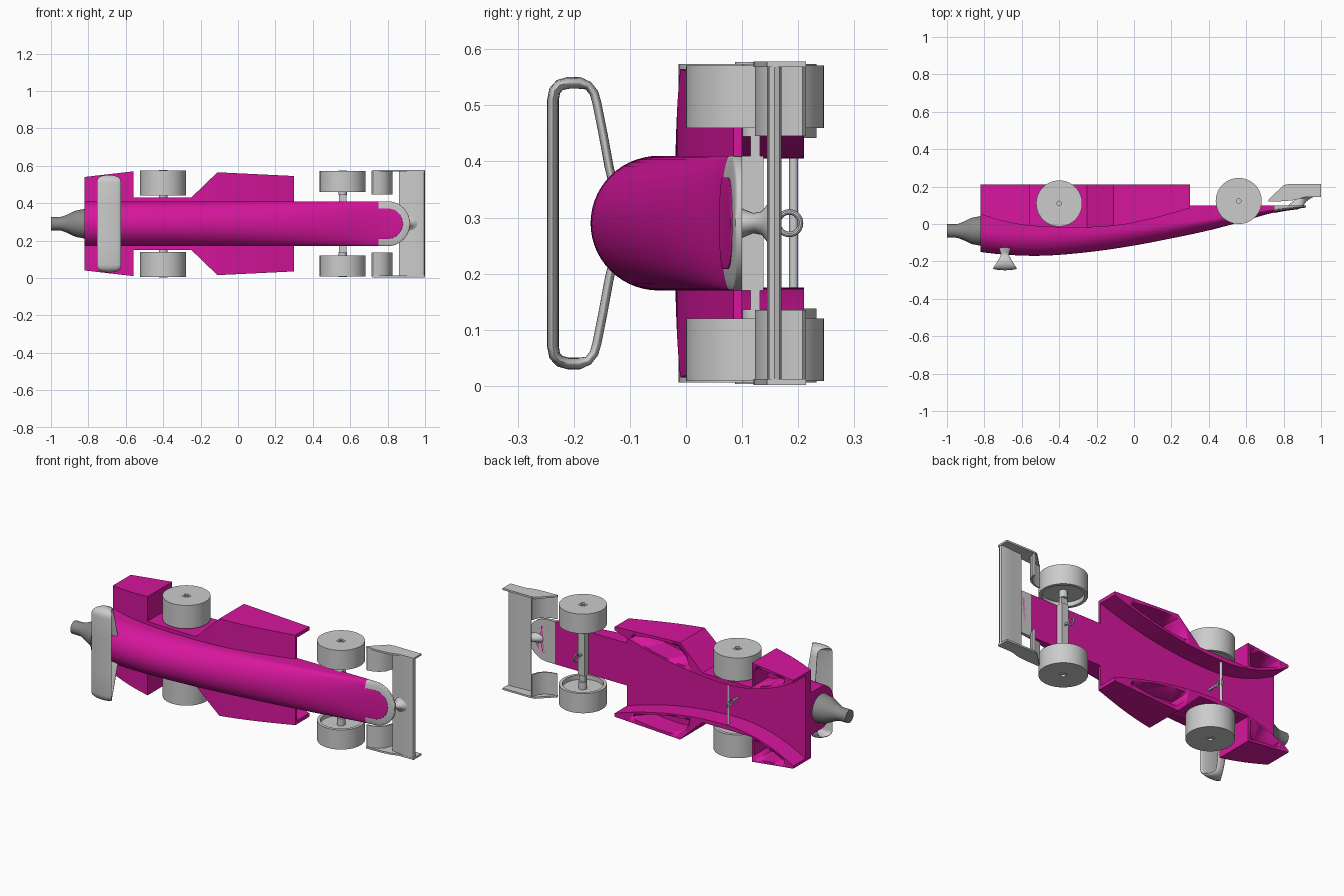
import bpy, bmesh
from math import sin, cos, pi, sqrt, hypot

if "Cube" in bpy.data.objects:
    bpy.data.objects.remove(bpy.data.objects["Cube"])

C = 0.29  # height of the car's symmetry plane; z below is measured from it


def material(name, rgb):
    m = bpy.data.materials.new(name)
    m.diffuse_color = (*rgb, 1)
    m.use_nodes = True
    m.node_tree.nodes["Principled BSDF"].inputs["Base Color"].default_value = m.diffuse_color
    return m


MAGENTA = material("magenta_paint", (0.68, 0.008, 0.34))
DARK = material("canister_grey", (0.25, 0.25, 0.25))


def curve(pts):
    """Smooth function through (x, value) points."""
    def slope(i):
        a, b = max(i - 1, 0), min(i + 1, len(pts) - 1)
        return (pts[b][1] - pts[a][1]) / (pts[b][0] - pts[a][0])

    def f(x):
        i = max(0, min(len(pts) - 2, sum(p[0] <= x for p in pts) - 1))
        (x0, y0), (x1, y1) = pts[i], pts[i + 1]
        h = x1 - x0
        t = (x - x0) / h
        return (y0 * (2*t**3 - 3*t*t + 1) + y1 * (3*t*t - 2*t**3)
                + h * slope(i) * (t**3 - 2*t*t + t) + h * slope(i + 1) * (t**3 - t*t))
    return f


def loft(name, rings, mat=None, mirror=False, angle=35, closed=False):
    """Skin a list of equal-length rings of (x, y, z) points."""
    bm = bmesh.new()
    vs = [[bm.verts.new(p) for p in r] for r in rings]
    n = len(rings[0])
    for a, b in zip(vs, vs[1:] + (vs[:1] if closed else [])):
        for i in range(n):
            bm.faces.new((a[i], a[(i + 1) % n], b[(i + 1) % n], b[i]))
    if not closed:
        bm.faces.new(vs[0])
        bm.faces.new(vs[-1])
    bmesh.ops.recalc_face_normals(bm, faces=bm.faces)
    me = bpy.data.meshes.new(name)
    bm.to_mesh(me)
    bm.free()
    ob = bpy.data.objects.new(name, me)
    bpy.context.collection.objects.link(ob)
    ob.location.z = C
    if mat:
        me.materials.append(mat)
    bpy.ops.object.select_all(action='DESELECT')
    ob.select_set(True)
    bpy.context.view_layer.objects.active = ob
    bpy.ops.object.shade_smooth_by_angle(angle=angle * pi / 180)
    if mirror:
        mod = ob.modifiers.new("mirror", 'MIRROR')
        mod.use_axis = (False, False, True)
    return ob


def prism_z(name, pts, z0, z1, mat=None, mirror=False):
    return loft(name, [[(x, y, z) for x, y in pts] for z in (z0, z1)], mat, mirror)


def box(name, x0, x1, y0, y1, z0, z1, mirror=False):
    return prism_z(name, [(x0, y0), (x1, y0), (x1, y1), (x0, y1)], z0, z1, None, mirror)


def lathe_z(name, x, y, profile, mirror=True, n=56, closed=False):
    rings = [[(x + r*cos(2*pi*i/n), y + r*sin(2*pi*i/n), z) for i in range(n)] for r, z in profile]
    return loft(name, rings, None, mirror, closed=closed)


def span(a, b, n):
    return [a + (b - a) * i / n for i in range(n + 1)]


# Main body: domed section that flattens towards the nose
top = curve([(-.82, -.15), (-.7, -.163), (-.55, -.17), (-.4, -.165), (-.2, -.145), (0, -.115),
             (.2, -.077), (.4, -.034), (.56, .008), (.75, .062), (.92, .088)])


def section(x, w, dome=.45, lift=0.0, base=.1):
    t = top(x) - lift
    d = dome * (base - t)
    arc = [(x, t + d - d * sin(pi*i/28), w * cos(pi*i/28)) for i in range(29)]
    return [(x, base, w)] + arc + [(x, base, -w)]


def rounded(x, r):
    return sqrt(max(r*r - max(x - .8, 0)**2, 1e-5))


loft("body", [section(x, .12) for x in span(-.82, .75, 40)], MAGENTA)
nose_x = [.75, .775, .8] + [.8 + .12 * sin(a * pi / 20) for a in range(1, 11)]
loft("nose_rim", [section(x, rounded(x, .12)) for x in nose_x], angle=50)
loft("nose_panel", [section(.8 + (x - .8) * .68 if x > .8 else x, rounded(x, .12) * .68, .15, .003)
                    for x in nose_x], MAGENTA)

# Gas canister neck at the tail
loft("canister_neck", [[(x, -.037 + r*cos(2*pi*i/40), r*sin(2*pi*i/40)) for i in range(40)]
                       for x, r in [(-1, .036), (-.955, .036), (-.94, .038), (-.91, .05),
                                    (-.88, .065), (-.865, .071), (-.82, .079), (-.8, .079)]], DARK)

# Side pods: curved roof, flat floor and a waisted tunnel underneath
roof = curve([(-.82, .052), (-.7, .015), (-.56, -.009), (-.4, -.018), (-.24, -.018),
              (-.1, -.009), (.03, .013), (.15, .042), (.3, .085)])


def outer(x):
    steps = [(-.82, .25), (-.56, .28), (-.5599, .14), (-.25, .14), (-.11, .275), (.3, .255)]
    for (a, p), (b, q) in zip(steps, steps[1:]):
        if x <= b:
            return p + (q - p) * (x - a) / (b - a)
    return q


def inner(x):
    return .115 + .12 * ((x + .4) / (.7 if x > -.4 else .42))**2


pod_x = span(-.82, -.56, 10) + [-.5599] + span(-.53, -.25, 9) + span(-.23, -.11, 5) + span(-.08, .3, 13)
pods = loft("side_pods", [[(x, roof(x), .06), (x, roof(x), outer(x)), (x, .21, outer(x)),
                           (x, .21, inner(x)), (x, .1, inner(x)), (x, .1, .06)] for x in pod_x],
            MAGENTA, angle=25)
pockets = {
    "front": [(-.17, .15), (-.15, .205), (-.1, .25), (-.03, .255), (.08, .25), (.17, .237),
              (.19, .225), (.17, .215), (.06, .178), (-.08, .153)],
    "rear": [(-.575, .155), (-.575, .24), (-.59, .26), (-.65, .255), (-.73, .247),
             (-.765, .238), (-.76, .22), (-.7, .19), (-.61, .157)]}
for end, pts in pockets.items():
    cutter = loft(end + "_pocket_cutter", [[(x, y, z) for x, z in pts] for y in (.085, .3)], MAGENTA)
    cutter.hide_render = True
    cutter.hide_set(True)
    mod = pods.modifiers.new(end + "_pocket", 'BOOLEAN')
    mod.operation, mod.object, mod.solver = 'DIFFERENCE', cutter, 'EXACT'
pods.modifiers.new("mirror", 'MIRROR').use_axis = (False, False, True)

# Wheels with hub, tread and recessed inner rim
for name, x, y, zi, zo in [("front_wheels", .56, .123, .17, .281), ("rear_wheels", -.4, .11, .152, .284)]:
    lathe_z(name, x, y, [(.012, zo - .015), (.012, zo + .003), (.023, zo + .003), (.023, zo),
                         (.123, zo), (.123, zi), (.106, zi), (.106, zi + .025),
                         (.022, zi + .025), (.022, zi - .016)])

# Axle parts and tether rings
box("front_axle_housing", .54, .58, .09, .138, -.12, .12)
box("front_axle_arms", .54, .58, .115, .132, .1, .2, True)
lathe_z("rear_cross_rod", -.4, .192, [(.008, -.12), (.008, .12)], False, 20)
lathe_z("rear_stub_axles", -.4, .11, [(.02, .12), (.02, .17)], True, 24)
for name, x in [("front_tether_ring", .56), ("rear_tether_ring", -.4)]:
    loft(name, [[(x + .005*sin(b*pi/5), .184 + (.02 + .005*cos(b*pi/5))*cos(a*pi/14),
                  (.02 + .005*cos(b*pi/5))*sin(a*pi/14)) for b in range(10)] for a in range(28)],
         closed=True)
    box(name + "_stem", x - .005, x + .005, .09, .163, -.005, .005)

# Front wing: main plane, end plates, curved deflectors and pylon
prism_z("front_wing_plane", [(1, .158), (.995, .148), (.97, .144), (.93, .145), (.86, .157),
                             (.86, .161), (.93, .166), (.98, .17), (.996, .167)], -.28, .28)
prism_z("wing_end_plates", [(.718, .128), (.74, .15), (.8, .208), (.83, .214), (1, .214),
                            (1, .144), (.91, .143), (.86, .128), (.8, .122), (.72, .12)],
        .278, .288, None, True)
flap = [(.722, .123), (.755, .128), (.785, .141), (.81, .165), (.825, .208)]
prism_z("wheel_deflectors", flap + [(x - .008, y + .006) for x, y in flap[::-1]], .155, .282, None, True)
loft("wing_pylon", [[(x + a*cos(i*pi/12), y, b*sin(i*pi/12)) for i in range(24)]
                    for x, y, a, b in [(.86, .09, .045, .032), (.87, .105, .04, .024),
                                       (.885, .12, .036, .018), (.905, .135, .036, .021),
                                       (.92, .145, .04, .034), (.925, .152, .045, .048)]])

# Rear wing: one flat loop whose chord widens away from the body
half = [(-.12, .03), (-.137, .1), (-.148, .16), (-.159, .215), (-.164, .232), (-.174, .245),
        (-.19, .25), (-.21, .25), (-.225, .246), (-.234, .236), (-.237, .22), (-.237, .1)]
path = half + [(y, -z) for y, z in half[::-1]]
chord = curve([(-.24, .132), (-.2, .08), (-.165, .044), (-.137, .058), (-.12, .066)])
rings = []
for i, (y, z) in enumerate(path):
    (ya, za), (yb, zb) = path[max(i - 1, 0)], path[min(i + 1, len(path) - 1)]
    length = hypot(yb - ya, zb - za)
    ny, nz = (zb - za) / length, -(yb - ya) / length
    half_thick = .008 if y > -.18 else .0105
    rings.append([(-.69 + chord(y) / 2 * cos(k*pi/10), y + ny*half_thick*sin(k*pi/10),
                   z + nz*half_thick*sin(k*pi/10)) for k in range(20)])
loft("rear_wing", rings, angle=60)
